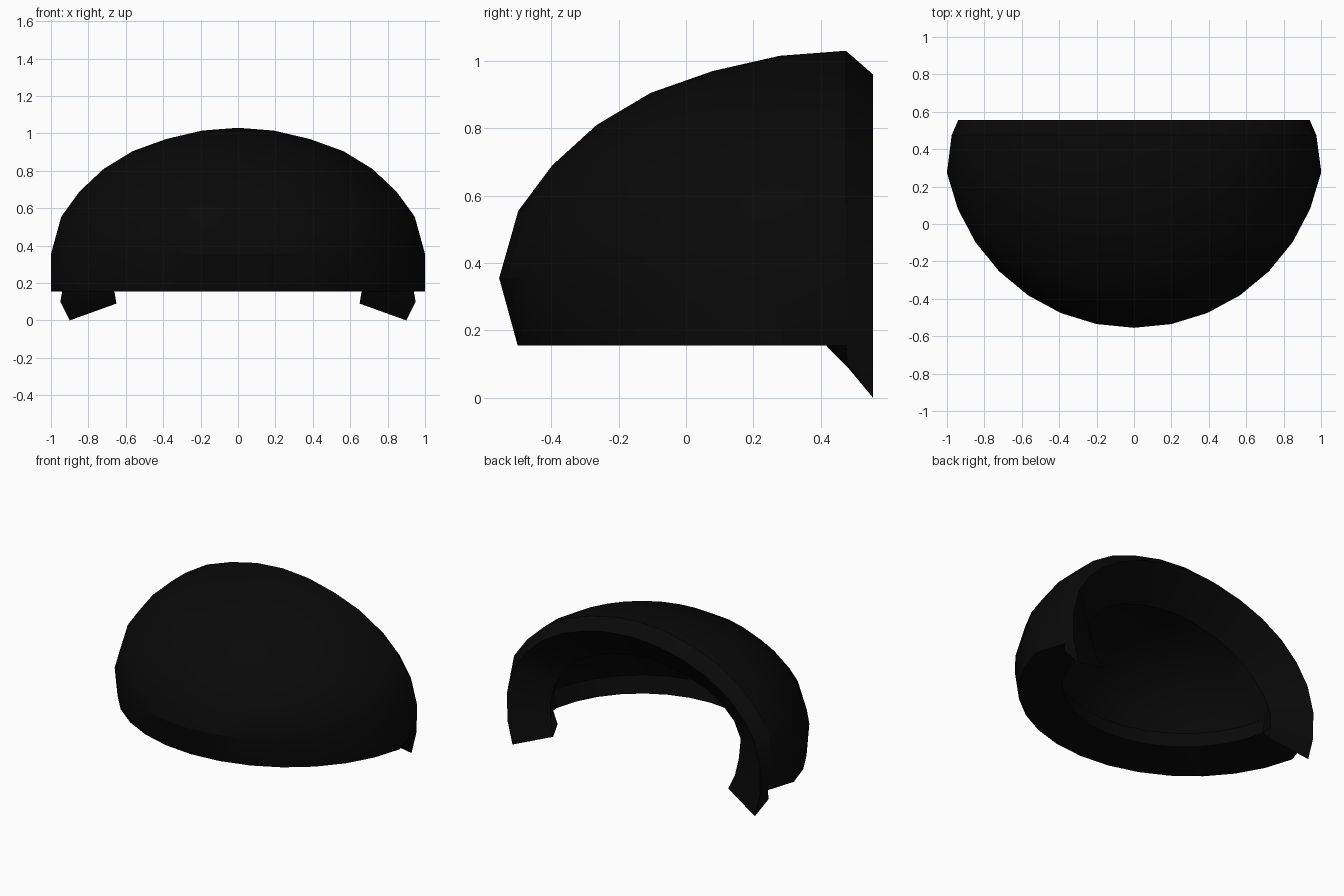
import bpy, bmesh, math

cube = bpy.data.objects.get("Cube")
if cube:
    bpy.data.objects.remove(cube, do_unlink=True)

black = bpy.data.materials.new("near_black")
black.use_nodes = True
COLOUR = (0.0027, 0.0027, 0.0027, 1)
black.diffuse_color = COLOUR
black.node_tree.nodes["Principled BSDF"].inputs["Base Color"].default_value = COLOUR

YC = 0.475      # plane where the outer dome meets the back arch
YI = 0.38       # rear limit of the inner dome
SEG = 16        # facets around the half circle

# Meridians as (radius, height), crown first
OUTER = [(0, 1.03), (.197, 1.015), (.395, .97), (.58, .905), (.74, .81),
         (.872, .69), (.973, .555), (1.03, .355), (.975, .155)]
INNER = [(0, .765), (.145, .755), (.29, .725), (.428, .675), (.545, .605),
         (.64, .515), (.715, .42), (.765, .32), (.735, .21)]


def finish(bm, name):
    bmesh.ops.remove_doubles(bm, verts=bm.verts, dist=1e-4)
    bmesh.ops.recalc_face_normals(bm, faces=bm.faces)
    mesh = bpy.data.meshes.new(name)
    bm.to_mesh(mesh)
    bm.free()
    mesh.materials.append(black)
    obj = bpy.data.objects.new(name, mesh)
    bpy.context.collection.objects.link(obj)
    bpy.ops.object.select_all(action='DESELECT')
    obj.select_set(True)
    bpy.context.view_layer.objects.active = obj
    bpy.ops.object.shade_smooth_by_angle(angle=math.radians(28))


def outer_point(k, a):
    r, z = OUTER[k]
    at_end = abs(math.cos(a)) > .999
    if k == 8:
        rx = .94 if at_end else 1.02        # lower edge flares at the sides
    else:
        rx = min(r * .97, .975) if at_end else r * .99
    return (rx * math.cos(a), YC - r * math.sin(a), z)


def inner_point(k, a):
    r, z = INNER[k]
    at_end = abs(math.cos(a)) > .999
    rx = min(r, .72) if at_end else r
    return (rx * math.cos(a), min(YC - r * math.sin(a), YI), z)


# Half-dome shell with a sloping lower rim, open at the back and underneath
bm = bmesh.new()
cols = []
for j in range(SEG + 1):
    a = math.pi * j / SEG
    pts = [outer_point(k, a) for k in range(9)] + [inner_point(k, a) for k in range(8, -1, -1)]
    cols.append([bm.verts.new(p) for p in pts])
for c, d in zip(cols, cols[1:]):
    last = len(c) - 2
    bm.faces.new((c[0], c[1], d[1]))
    for i in range(1, last):
        bm.faces.new((c[i], c[i + 1], d[i + 1], d[i]))
    bm.faces.new((c[last], c[last + 1], d[last]))
finish(bm, "dome_shell")

# Back arch edges: rearmost outer (x, z) and recessed inner (x, y, z)
BACK_OUT = [(0, .96), (.19, .945), (.37, .905), (.54, .84), (.69, .75),
            (.81, .635), (.895, .505), (.94, .34), (.938, .155)]
BACK_IN = [(0, .385, .75), (.145, .385, .738), (.285, .385, .708), (.42, .385, .66),
           (.537, .387, .592), (.63, .39, .505), (.69, .405, .405), (.70, .44, .29),
           (.685, .46, .18)]


def station(k):
    """Four corners of the section: front outer, back outer, back inner, front inner."""
    x, z = BACK_OUT[k]
    return [outer_point(k, 0), (x, .555, z), BACK_IN[k], inner_point(k, 0)]


# Wedge-shaped foot ends each side of the arch
FOOT = [(.95, .48, .10), (.90, .555, 0), (.65, .48, .09), (.66, .42, .15)]
half = [station(k) for k in range(9)] + [FOOT]
path = [[(-x, y, z) for x, y, z in s] for s in half[:0:-1]] + half

bm = bmesh.new()
rings = [[bm.verts.new(p) for p in s] for s in path]
for a, b in zip(rings, rings[1:]):
    for i in range(3):
        bm.faces.new((a[i], a[i + 1], b[i + 1], b[i]))
# Feet: front faces and sloping soles
for a, b in ((rings[0], rings[1]), (rings[-1], rings[-2])):
    bm.faces.new((a[3], a[0], b[0], b[3]))
    bm.faces.new((a[0], a[1], a[2]))
    bm.faces.new((a[0], a[2], a[3]))
finish(bm, "back_arch")
